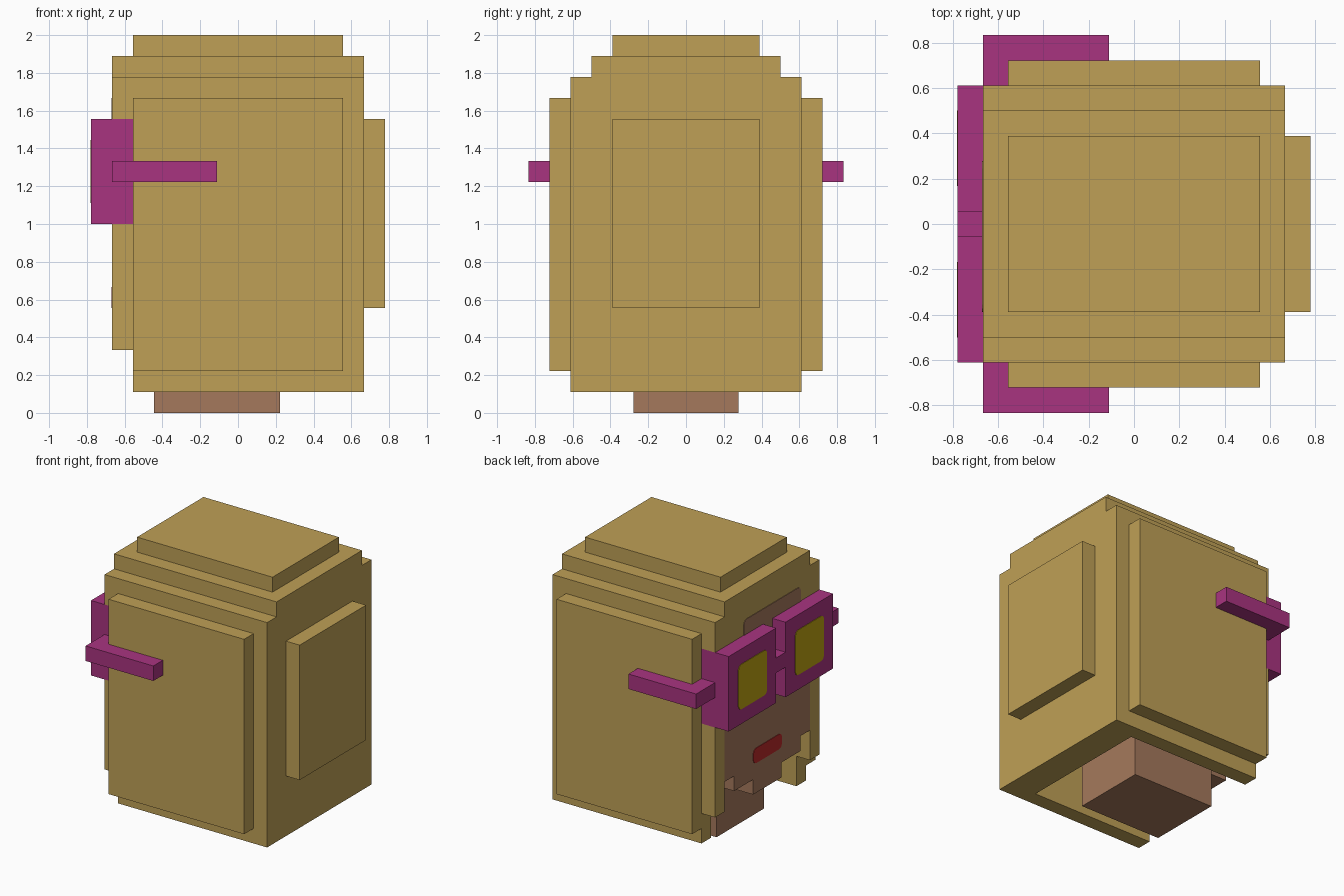
import bpy, bmesh, math
from mathutils import Vector

if "Cube" in bpy.data.objects:
    bpy.data.objects.remove(bpy.data.objects["Cube"], do_unlink=True)

U = 1 / 9  # size of one block


def material(name, rgb):
    lin = [((c / 255 + 0.055) / 1.055) ** 2.4 if c > 10 else c / 255 / 12.92 for c in rgb] + [1]
    m = bpy.data.materials.new(name)
    m.use_nodes = True
    m.diffuse_color = lin
    bsdf = next(n for n in m.node_tree.nodes if n.type == 'BSDF_PRINCIPLED')
    bsdf.inputs["Base Color"].default_value = lin
    bsdf.inputs["Roughness"].default_value = 0.8
    return m


HAIR = material("golden_hair", (191, 160, 86))
SKIN = material("brown_skin", (165, 121, 92))
FRAME = material("magenta_frame", (169, 52, 128))
LENS = material("yellow_lens", (190, 164, 18))
MOUTH = material("red_mouth", (186, 42, 42))


def both(*boxes):
    """Boxes plus their mirror images across y."""
    return list(boxes) + [(x0, x1, -y1, -y0, z0, z1) for x0, x1, y0, y1, z0, z1 in boxes]


# Each part is a union of blocks (x0, x1, y0, y1, z0, z1) in block units;
# later parts replace earlier ones where they meet.
PARTS = {
    "neck": (SKIN, [(-4, 2, -2.5, 2.5, 0, 5)]),
    "head": (SKIN, [
        (-6, 4, -4.5, 4.5, 5, 14),      # skull
        (-6, 4, -3.5, 3.5, 4, 5),       # jaw
        (-6, 4, -1.5, 1.5, 3, 4),       # chin
    ]),
    "hair": (HAIR, [
        (-6, 6, -5.5, 5.5, 14, 16),     # crown and fringe
        (-6, 6, -4.5, 4.5, 16, 17),
        (-5, 5, -3.5, 3.5, 17, 18),
        (4, 6, -5.5, 5.5, 1, 14),       # back wall
        (6, 7, -3.5, 3.5, 5, 14),       # back plate
    ] + both(
        (-5, 4, 4.5, 5.5, 1, 14),       # side walls
        (-6, -5, 4.5, 5.5, 3, 14),      # sideburns
        (-5, 5, 5.5, 6.5, 2, 15),       # side plates
    )),
    "glasses": (FRAME, [(-7, -6, -0.5, 0.5, 11, 12)] + both(
        (-7, -5, 0.5, 5.5, 9, 14),      # rims
        (-6, -5, 5.5, 6.5, 11, 12),     # hinges
        (-6, -1, 6.5, 7.5, 11, 12),     # temple arms
    )),
}


def steps(a, b):
    return [a + 0.5 + i for i in range(round(b - a))]


cells = {}
for part, (mat, boxes) in PARTS.items():
    for x0, x1, y0, y1, z0, z1 in boxes:
        for x in steps(x0, x1):
            for y in steps(y0, y1):
                for z in steps(z0, z1):
                    cells[(x, y, z)] = part


def add_object(name, bm, mat):
    me = bpy.data.meshes.new(name)
    bm.to_mesh(me)
    bm.free()
    me.materials.append(mat)
    ob = bpy.data.objects.new(name, me)
    bpy.context.scene.collection.objects.link(ob)
    return ob


def build_part(name, mat):
    """Outer skin of all blocks of one part, merged into large flat faces."""
    bm = bmesh.new()
    for cell, part in cells.items():
        if part != name:
            continue
        c = Vector(cell)
        for axis in range(3):
            for sign in (-1, 1):
                n = Vector((0, 0, 0))
                n[axis] = sign
                if tuple(c + n) in cells:
                    continue
                u = Vector((0, 0, 0))
                u[(axis + 1) % 3] = 0.5
                v = n.cross(u)
                mid = c + n * 0.5
                bm.faces.new([bm.verts.new((mid + a * u + b * v) * U)
                              for a, b in ((-1, -1), (1, -1), (1, 1), (-1, 1))])
    bmesh.ops.remove_doubles(bm, verts=bm.verts[:], dist=0.001)
    bmesh.ops.dissolve_limit(bm, angle_limit=0.02, verts=bm.verts[:], edges=bm.edges[:])
    add_object(name, bm, mat)


for part, (mat, boxes) in PARTS.items():
    build_part(part, mat)


def plate(name, mat, x, y0, y1, z0, z1, radius=0.3):
    """Thin painted plate with rounded corners, facing -x."""
    thick = 0.004
    bm = bmesh.new()
    bmesh.ops.create_cube(bm, size=1)
    for v in bm.verts:
        v.co = Vector((x * U - thick / 2 + v.co.x * thick,
                       ((y0 + y1) / 2 + v.co.y * (y1 - y0)) * U,
                       ((z0 + z1) / 2 + v.co.z * (z1 - z0)) * U))
    corners = [e for e in bm.edges if abs(e.verts[0].co.x - e.verts[1].co.x) > thick / 2]
    bmesh.ops.bevel(bm, geom=corners, offset=radius * U, segments=3, profile=0.5,
                    affect='EDGES')
    add_object(name, bm, mat)


# Painted details on the face
plate("left_lens", LENS, -7, 1.5, 4.5, 10, 13)
plate("right_lens", LENS, -7, -4.5, -1.5, 10, 13)
plate("mouth", MOUTH, -6, -1.5, 1.5, 5, 6)
plate("forehead", SKIN, -6, -3.5, 2.5, 13, 15)
